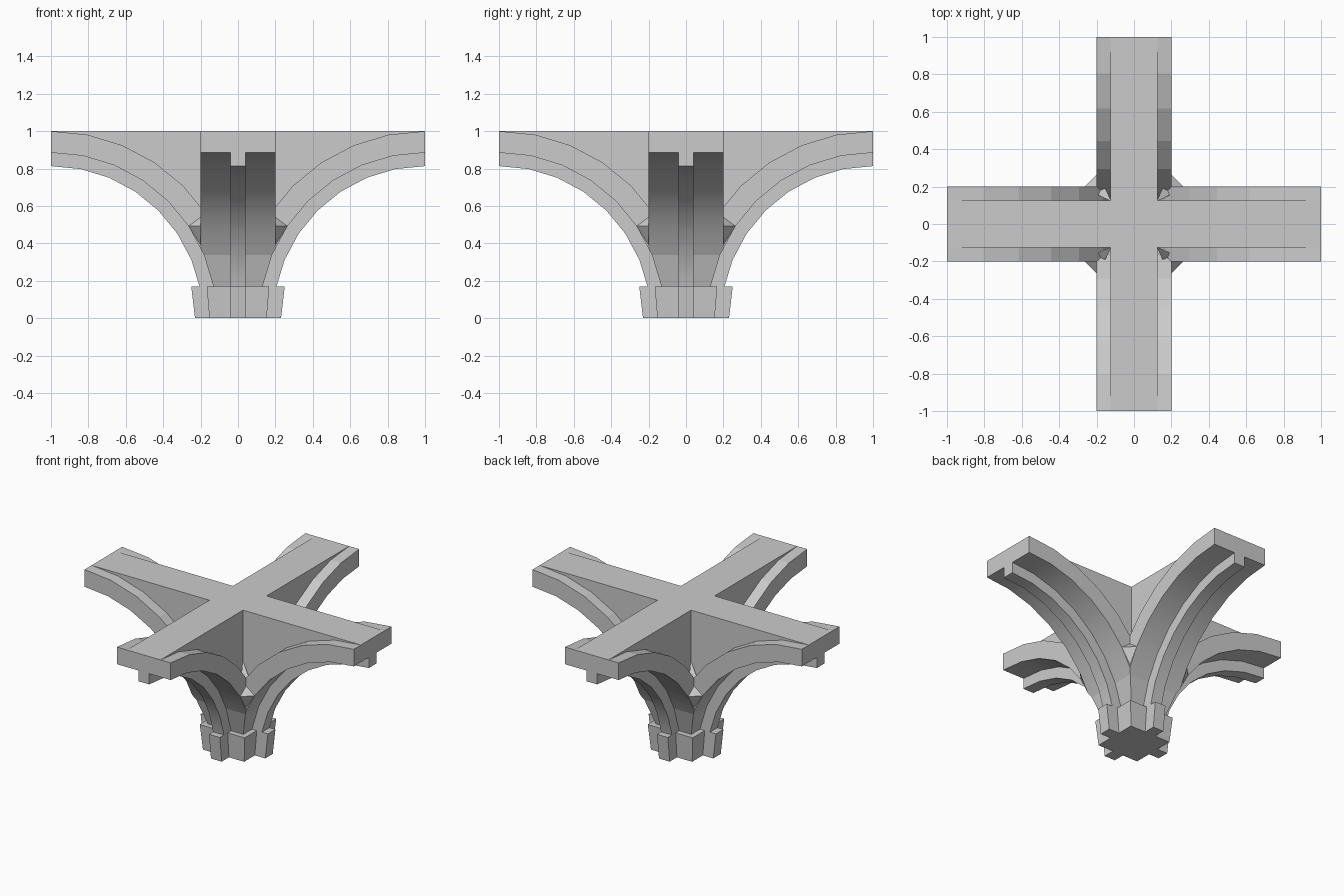
import bpy, bmesh, math
from mathutils import Matrix, Vector

if "Cube" in bpy.data.objects:
    bpy.data.objects.remove(bpy.data.objects["Cube"])

STEP = math.radians(11.25)
R_TAB, R_IN, R_OUT = 0.813, 0.885, 1.0


def arc(r, first, last=8):
    """Points (x, z) on a quarter arch centred at x=1, z=0."""
    return [(1 - r * math.cos(i * STEP), r * math.sin(i * STEP)) for i in range(first, last + 1)]


def finish(name, bm):
    bmesh.ops.recalc_face_normals(bm, faces=bm.faces)
    me = bpy.data.meshes.new(name)
    bm.to_mesh(me)
    bm.free()
    ob = bpy.data.objects.new(name, me)
    bpy.context.collection.objects.link(ob)
    return ob


def four_way(name, bm):
    """Repeat a part around the z axis."""
    geom = bm.verts[:] + bm.edges[:] + bm.faces[:]
    for k in range(1, 4):
        new = bmesh.ops.duplicate(bm, geom=geom)["geom"]
        verts = [g for g in new if isinstance(g, bmesh.types.BMVert)]
        bmesh.ops.rotate(bm, verts=verts, matrix=Matrix.Rotation(k * math.pi / 2, 3, 'Z'))
    return finish(name, bm)


def arm_part(name, lower, upper, half, smooth=True):
    """Solid between two xz lines, extruded to +-half in y."""
    bm = bmesh.new()
    outline = lower + upper[::-1]
    a = [bm.verts.new((x, -half, z)) for x, z in outline]
    b = [bm.verts.new((x, half, z)) for x, z in outline]
    bm.faces.new(a)
    bm.faces.new(b[::-1])
    n = len(outline)
    for i in range(n):
        f = bm.faces.new((a[i], a[(i + 1) % n], b[(i + 1) % n], b[i]))
        f.smooth = smooth and i < len(lower) - 1
    return four_way(name, bm)


def loft(name, rings, smooth=False):
    bm = bmesh.new()
    vs = [[bm.verts.new(p) for p in ring] for ring in rings]
    n = len(vs[0])
    for lo, hi in zip(vs, vs[1:]):
        for i in range(n):
            f = bm.faces.new((lo[i], lo[(i + 1) % n], hi[(i + 1) % n], hi[i]))
            f.smooth = False
    bm.faces.new(vs[0])
    bm.faces.new(vs[-1])
    return finish(name, bm)


def square(h, z):
    return [(-h, -h, z), (h, -h, z), (h, h, z), (-h, h, z)]


# wide ribs, starting where the curved column reaches the rib width
inner = arc(R_IN, 2)
(x0, z0), (x1, z1) = inner[:2]
zs = z0 + (0.2 - x0) / (x1 - x0) * (z1 - z0)
outer = arc(R_OUT, 3)
arm_part("wide_rib", [(0.2, zs)] + inner[1:], [(0.09, zs)] + outer, 0.2)

# narrow moulding below each rib
arm_part("rib_moulding", arc(R_TAB, 0), arc(R_IN, 0), 0.04)

# upright webs filling above the ribs, and the centre block joining them
(xa, za), (xb, zb) = arc(R_OUT, 2, 3)
zc = za + (0.125 - xa) / (xb - xa) * (zb - za)
arm_part("web", [(0.125, zc)] + outer[:-1], [(0.125, 1.0), (1.0, 1.0)], 0.125, False)
loft("centre_block", [square(0.125, zs), square(0.125, 1.0)])

# curved square column under the crossing
loft("column", [square(x, z) for x, z in arc(R_IN, 0, 2)] + [square(0.2, zs)])

# corner fillers between neighbouring ribs
bm = bmesh.new()
pts = [(x1, 0.19, z1), (0.19, x1, z1), (x1, 0.2, z1), (0.2, x1, z1),
       (x0, x0, z0), (0.12, 0.12, 0.66), (0.12, 0.12, 0.4)]
vs = [bm.verts.new(p) for p in pts]
res = bmesh.ops.convex_hull(bm, input=vs)
bmesh.ops.delete(bm, geom=[v for v in bm.verts if not v.link_faces], context='VERTS')
four_way("corner_filler", bm)


# stepped, slightly flared base
def base_ring(h, d, z):
    quarter = [(h, -h), (h, -0.04), (d, -0.04), (d, 0.04), (h, 0.04)]
    return [Matrix.Rotation(k * math.pi / 2, 3, 'Z') @ Vector((x, y, z))
            for k in range(4) for x, y in quarter]


loft("base", [base_ring(0.153, 0.23, 0.0), base_ring(0.167, 0.25, 0.17)])
